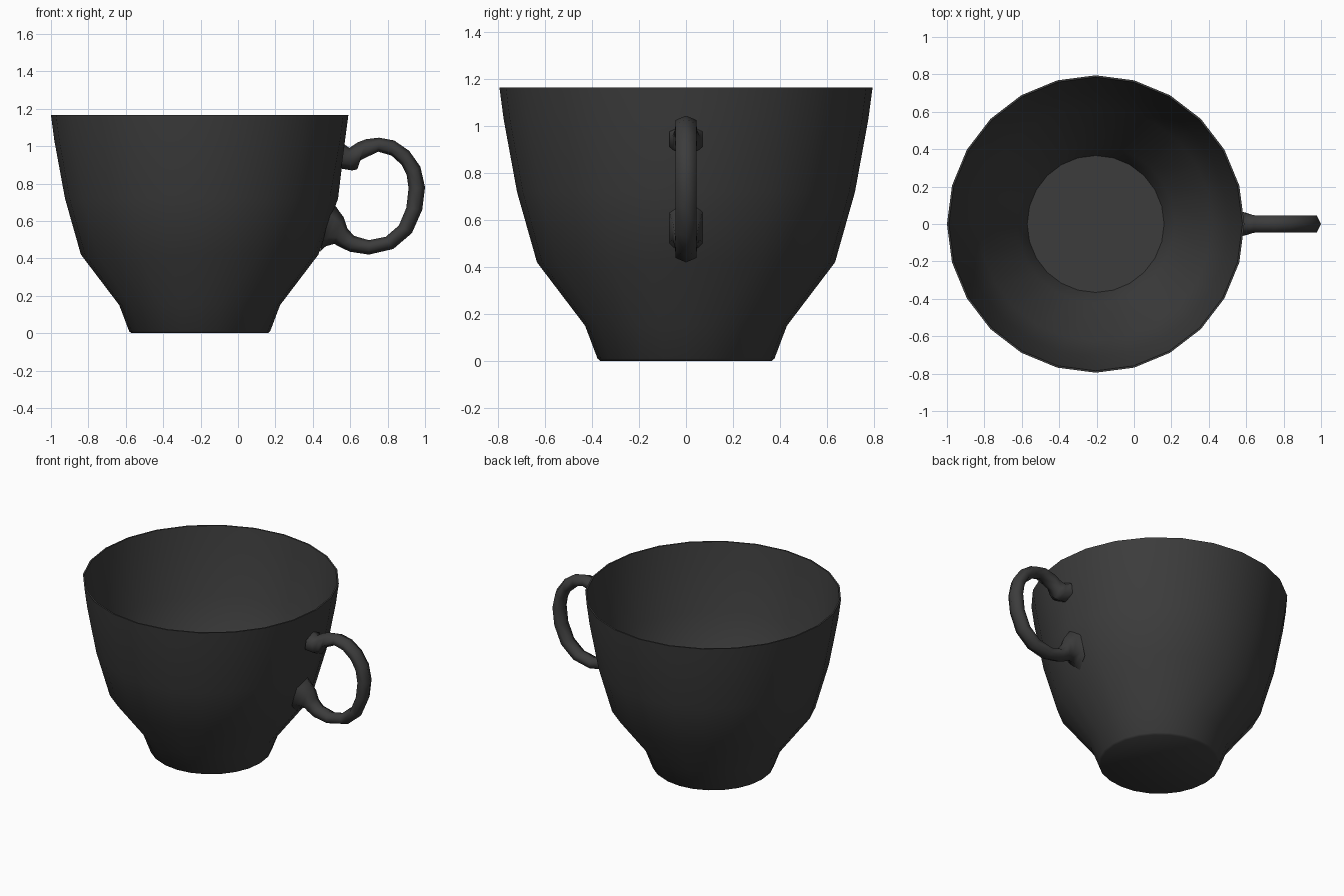
import bpy, bmesh, math
from mathutils import Vector

if "Cube" in bpy.data.objects:
    bpy.data.objects.remove(bpy.data.objects["Cube"])

CX, SIDES = -0.205, 24

dark = bpy.data.materials.new("dark_glaze")
dark.diffuse_color = (0.045, 0.045, 0.045, 1)
dark.use_nodes = True
dark.node_tree.nodes["Principled BSDF"].inputs["Base Color"].default_value = dark.diffuse_color


def bridge(bm, a, b):
    n = len(a)
    for i in range(n):
        j = (i + 1) % n
        bm.faces.new((a[i], a[j], b[j], b[i]))


def finish(bm, name, angle):
    bmesh.ops.recalc_face_normals(bm, faces=bm.faces)
    mesh = bpy.data.meshes.new(name)
    bm.to_mesh(mesh)
    bm.free()
    mesh.materials.append(dark)
    obj = bpy.data.objects.new(name, mesh)
    bpy.context.collection.objects.link(obj)
    bpy.ops.object.select_all(action='DESELECT')
    obj.select_set(True)
    bpy.context.view_layer.objects.active = obj
    bpy.ops.object.shade_smooth_by_angle(angle=math.radians(angle))
    return obj


# Cup: thin-walled lathe, outside from foot to rim, then back down inside
outer = [(0.365, 0), (0.377, 0.01), (0.43, 0.15), (0.635, 0.42),
         (0.72, 0.72), (0.777, 1.03), (0.795, 1.165)]
inner = [(0.785, 1.165), (0.767, 1.03), (0.71, 0.72), (0.625, 0.425),
         (0.42, 0.155), (0.366, 0.014)]
bm = bmesh.new()
rings = []
for r, z in outer + inner:
    ring = []
    for i in range(SIDES):
        a = 2 * math.pi * i / SIDES
        ring.append(bm.verts.new((CX + r * math.cos(a), r * math.sin(a), z)))
    rings.append(ring)
for a, b in zip(rings, rings[1:]):
    bridge(bm, a, b)
bm.faces.new(rings[0])
bm.faces.new(rings[-1])
rings[4][0].co.x += 0.02      # wall swells slightly between the handle roots
finish(bm, "cup_body", 50)

# Handle: six-sided tube, each ring given by outer point, inner point, half width
sections = [
    ((0.568, 1.01), (0.550, 0.88), 0.07),
    ((0.595, 0.99), (0.610, 0.87), 0.058),
    ((0.640, 1.02), (0.637, 0.875), 0.047),
    ((0.685, 1.037), (0.655, 0.925), 0.045),
    ((0.755, 1.045), (0.75, 0.97), 0.045),
    ((0.835, 1.03), (0.82, 0.95), 0.045),
    ((0.915, 0.975), (0.875, 0.90), 0.045),
    ((0.975, 0.89), (0.902, 0.845), 0.045),
    ((1.0, 0.78), (0.912, 0.775), 0.045),
    ((0.985, 0.66), (0.90, 0.67), 0.045),
    ((0.93, 0.535), (0.86, 0.575), 0.045),
    ((0.83, 0.45), (0.79, 0.515), 0.045),
    ((0.70, 0.42), (0.70, 0.497), 0.045),
    ((0.60, 0.435), (0.62, 0.52), 0.045),
    ((0.555, 0.455), (0.585, 0.56), 0.047),
    ((0.515, 0.477), (0.565, 0.62), 0.055),
    ((0.470, 0.465), (0.535, 0.66), 0.065),
    ((0.438, 0.435), (0.508, 0.70), 0.07),
]
bm = bmesh.new()
rings = []
for o, i, w in sections:
    out, inn = Vector((o[0], 0, o[1])), Vector((i[0], 0, i[1]))
    mid, half = (out + inn) / 2, (out - inn) / 2
    ring = []
    for k in range(6):
        a = math.pi * k / 3
        side = w * math.sin(a) / math.sin(math.pi / 3)
        ring.append(bm.verts.new(mid + half * math.cos(a) + Vector((0, side, 0))))
    rings.append(ring)
for a, b in zip(rings, rings[1:]):
    bridge(bm, a, b)
finish(bm, "handle", 85)
